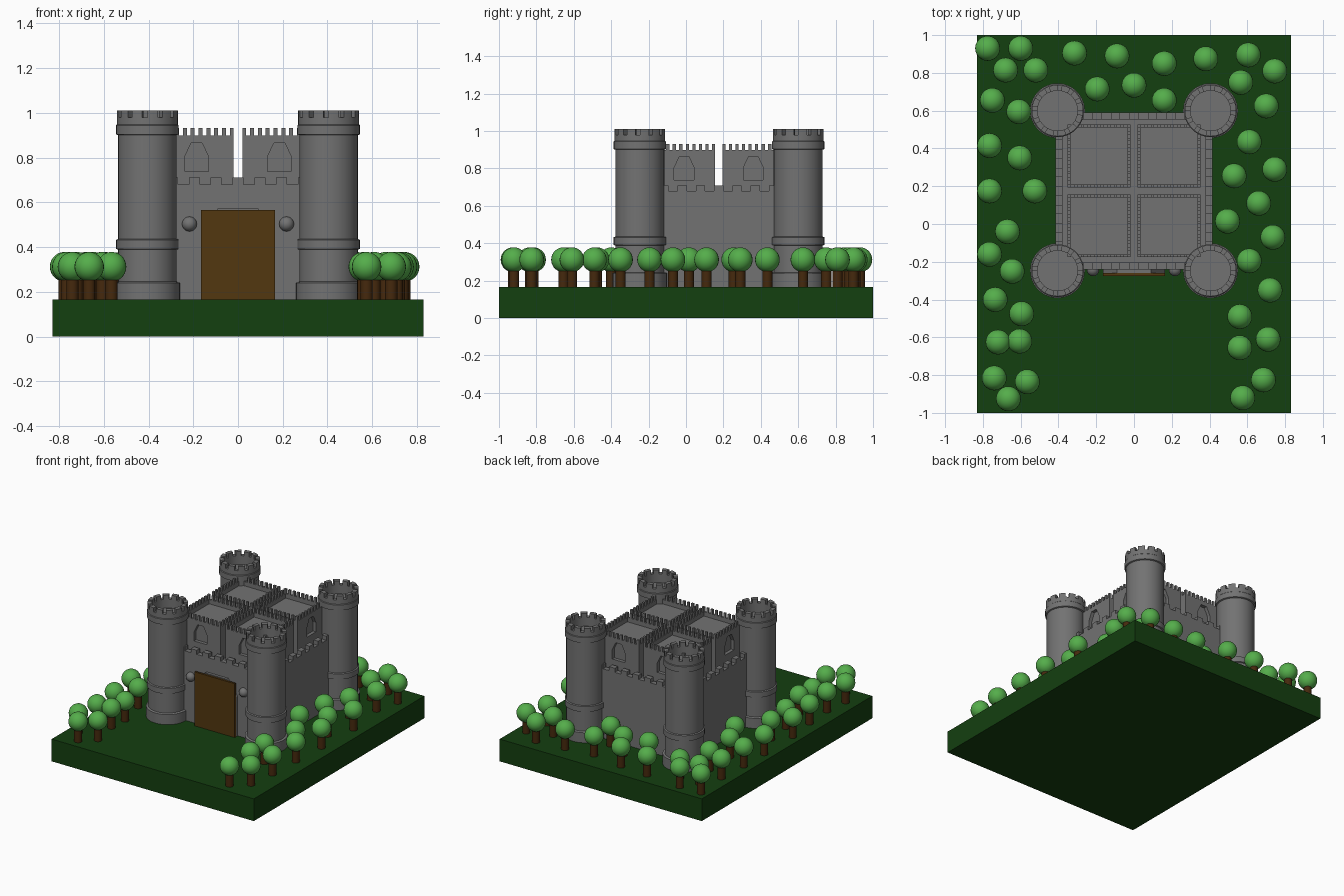
import bpy, bmesh, math
from mathutils import Matrix, Vector

if "Cube" in bpy.data.objects:
    bpy.data.objects.remove(bpy.data.objects["Cube"])

GROUND = 0.165
CY = 0.175          # castle centre in y
HALF = 0.415        # curtain wall half width


def material(name, rgb):
    m = bpy.data.materials.new(name)
    m.diffuse_color = (*rgb, 1)
    m.use_nodes = True
    m.node_tree.nodes["Principled BSDF"].inputs["Base Color"].default_value = m.diffuse_color
    return m


GRASS = material("grass", (0.007, 0.05, 0.005))
STONE = material("stone", (0.17, 0.17, 0.17))
WOOD = material("door_wood", (0.085, 0.038, 0.005))
BARK = material("bark", (0.06, 0.022, 0.004))
LEAF = material("leaves", (0.09, 0.42, 0.07))


def add(name, mesh, mat=None, loc=(0, 0, 0)):
    ob = bpy.data.objects.new(name, mesh)
    ob.location = loc
    bpy.context.collection.objects.link(ob)
    if mat and not mesh.materials:
        mesh.materials.append(mat)
    return ob


def finish(bm, name):
    bmesh.ops.recalc_face_normals(bm, faces=bm.faces)
    me = bpy.data.meshes.new(name)
    bm.to_mesh(me)
    bm.free()
    return me


def smooth(ob):
    bpy.ops.object.select_all(action='DESELECT')
    ob.select_set(True)
    bpy.context.view_layer.objects.active = ob
    bpy.ops.object.shade_smooth_by_angle(angle=math.radians(35))


def box_into(bm, x0, x1, y0, y1, z0, z1):
    size = Matrix.Diagonal((x1 - x0, y1 - y0, z1 - z0, 1))
    mid = Matrix.Translation(((x0 + x1) / 2, (y0 + y1) / 2, (z0 + z1) / 2))
    bmesh.ops.create_cube(bm, size=1, matrix=mid @ size)


def prism_into(bm, outline, depth, matrix):
    """Extrude an x/z outline along +y by depth, then place it."""
    front = bm.faces.new([bm.verts.new((x, 0, z)) for x, z in outline])
    ext = bmesh.ops.extrude_face_region(bm, geom=[front])["geom"]
    moved = [v for v in ext if isinstance(v, bmesh.types.BMVert)]
    bmesh.ops.translate(bm, verts=moved, vec=(0, depth, 0))
    bmesh.ops.transform(bm, verts=list(set(moved) | set(front.verts)), matrix=matrix)


def battlement_into(bm, cx, cy, half, z0, notch, top, thick, merlons):
    """Square ring of four crenellated wall panels."""
    for k in range(4):
        h = half if k % 2 == 0 else half - thick
        step = 2 * half / (2 * merlons - 1)
        line = [(-h, z0)]
        for i in range(merlons):
            a = max(-half + 2 * i * step, -h)
            b = min(-half + (2 * i + 1) * step, h)
            line += [(a, notch), (a, top), (b, top), (b, notch)]
        line.append((h, z0))
        # end merlons sit flush with the panel ends
        line = [p for i, p in enumerate(line) if i not in (1, len(line) - 2)]
        m = (Matrix.Translation((cx, cy, 0)) @ Matrix.Rotation(k * math.pi / 2, 4, 'Z')
             @ Matrix.Translation((0, -half, 0)))
        prism_into(bm, line, thick, m)


# Ground slab
bm = bmesh.new()
box_into(bm, -0.83, 0.83, -1, 1, 0, GROUND)
add("ground_slab", finish(bm, "ground_slab"), GRASS)

# Curtain wall with walkway and battlements
bm = bmesh.new()
box_into(bm, -HALF, HALF, CY - HALF, CY + HALF, GROUND, 0.65)
battlement_into(bm, 0, CY, HALF, 0.65, 0.68, 0.71, 0.037, 9)
add("curtain_wall", finish(bm, "curtain_wall"), STONE)

# Four keep blocks, each with a window recess on its two outer sides
WINDOW = [(-0.053, 0.737), (0.053, 0.737), (0.053, 0.805),
          (0.024, 0.865), (-0.024, 0.865), (-0.053, 0.805)]
KH = 0.166
for sx in (-1, 1):
    for sy in (-1, 1):
        cx, cy = sx * 0.185, CY + sy * 0.185
        bm = bmesh.new()
        box_into(bm, cx - KH, cx + KH, cy - KH, cy + KH, 0.65, 0.866)
        keep = add("keep_block", finish(bm, "keep_block"), STONE)
        bm = bmesh.new()
        for turn in (0 if sy < 0 else 2, 1 if sx > 0 else 3):
            m = (Matrix.Translation((cx, cy, 0)) @ Matrix.Rotation(turn * math.pi / 2, 4, 'Z')
                 @ Matrix.Translation((0, -KH - 0.02, 0)))
            prism_into(bm, WINDOW, 0.045, m)
        cutter = add("window_cutter", finish(bm, "window_cutter"))
        cutter.hide_render = True
        mod = keep.modifiers.new("windows", 'BOOLEAN')
        mod.operation, mod.solver, mod.object = 'DIFFERENCE', 'EXACT', cutter
        bpy.context.view_layer.objects.active = keep
        bpy.ops.object.modifier_apply(modifier=mod.name)
        bpy.data.objects.remove(cutter)
        bm = bmesh.new()
        battlement_into(bm, cx, cy, KH, 0.866, 0.898, 0.932, 0.015, 10)
        add("keep_battlement", finish(bm, "keep_battlement"), STONE)

# Round corner towers: turned profile, then merlons pulled up from the rim
PROFILE = [(0.145, GROUND), (0.145, 0.24), (0.131, 0.245), (0.131, 0.388), (0.14, 0.392),
           (0.14, 0.432), (0.131, 0.436), (0.131, 0.9), (0.14, 0.904), (0.14, 0.944),
           (0.136, 0.948), (0.136, 0.98), (0.106, 0.98), (0.106, 0.915)]
SEG = 36
bm = bmesh.new()
rings = [[bm.verts.new((r * math.cos(2 * math.pi * i / SEG), r * math.sin(2 * math.pi * i / SEG), z))
          for i in range(SEG)] for r, z in PROFILE]
rim = []
for j in range(len(rings) - 1):
    for i in range(SEG):
        n = (i + 1) % SEG
        f = bm.faces.new((rings[j][i], rings[j][n], rings[j + 1][n], rings[j + 1][i]))
        if j == len(rings) - 3 and i % 3 < 2:
            rim.append(f)
bm.faces.new(rings[0])
bm.faces.new(rings[-1])
ext = bmesh.ops.extrude_face_region(bm, geom=rim)["geom"]
bmesh.ops.translate(bm, verts=[v for v in ext if isinstance(v, bmesh.types.BMVert)], vec=(0, 0, 0.03))
bmesh.ops.delete(bm, geom=[f for f in rim if f.is_valid], context='FACES_ONLY')
tower = finish(bm, "tower")
for x in (-0.405, 0.405):
    for y in (-0.247, 0.6):
        ob = add("corner_tower", tower, STONE, (x, y, 0))
smooth(ob)

# Gate: stone arch, wooden door and a round boss on each side
bm = bmesh.new()
arch = [(-0.165, GROUND), (0.165, GROUND), (0.165, 0.46), (0.09, 0.572), (-0.09, 0.572), (-0.165, 0.46)]
prism_into(bm, arch, 0.03, Matrix.Translation((0, -0.26, 0)))
add("gate_arch", finish(bm, "gate_arch"), STONE)
bm = bmesh.new()
box_into(bm, -0.165, 0.165, -0.275, -0.26, GROUND, 0.565)
add("gate_door", finish(bm, "gate_door"), WOOD)
bm = bmesh.new()
bmesh.ops.create_uvsphere(bm, u_segments=24, v_segments=14, radius=0.033)
boss = finish(bm, "gate_boss")
for x in (-0.217, 0.217):
    ob = add("gate_boss", boss, STONE, (x, -0.243, 0.503))
smooth(ob)

# Trees
bm = bmesh.new()
bmesh.ops.create_cone(bm, cap_ends=True, segments=16, radius1=0.027, radius2=0.027, depth=0.11)
trunk = finish(bm, "tree_trunk")
bm = bmesh.new()
bmesh.ops.create_uvsphere(bm, u_segments=24, v_segments=14, radius=0.066)
crown = finish(bm, "tree_crown")
TREES = [(-.775, .93), (-.6, .93), (-.68, .815), (-.52, .815), (-.75, .655), (-.61, .595),
         (-.315, .905), (-.09, .89), (-.195, .715), (0, .735), (.16, .85), (.16, .655),
         (.38, .875), (.605, .895), (.565, .75), (.745, .81), (.7, .625), (.61, .435),
         (.745, .29), (.53, .255), (.66, .11), (.495, .015), (.735, -.07), (.61, -.195),
         (.72, -.35), (.56, -.49), (.71, -.61), (.56, -.655), (.685, -.825), (.575, -.92),
         (-.765, .415), (-.605, .35), (-.765, .175), (-.525, .175), (-.67, -.04), (-.765, -.16),
         (-.645, -.25), (-.735, -.4), (-.595, -.475), (-.72, -.625), (-.605, -.62),
         (-.74, -.815), (-.565, -.835), (-.665, -.925)]
for x, y in TREES:
    t = add("tree_trunk", trunk, BARK, (x, y, GROUND + 0.055))
    c = add("tree_crown", crown, LEAF, (x, y, 0.312))
smooth(t)
smooth(c)
